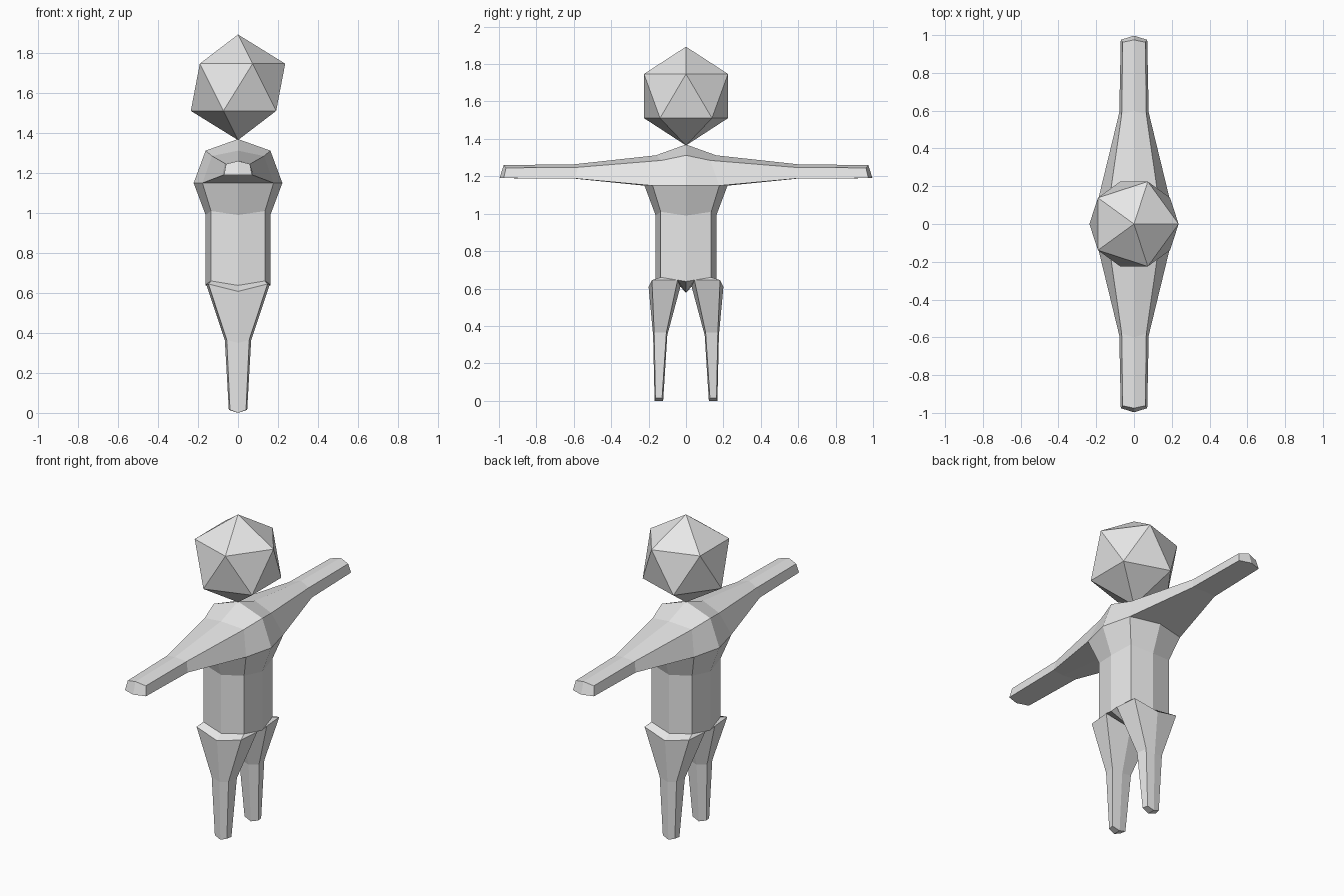
import bpy, bmesh

if "Cube" in bpy.data.objects:
    bpy.data.objects.remove(bpy.data.objects["Cube"])

grey = bpy.data.materials.new("plain grey")
grey.diffuse_color = (0.8, 0.8, 0.8, 1)
grey.use_nodes = True
grey.node_tree.nodes["Principled BSDF"].inputs["Base Color"].default_value = grey.diffuse_color


def finish(name, bm):
    bmesh.ops.recalc_face_normals(bm, faces=bm.faces)
    me = bpy.data.meshes.new(name)
    bm.to_mesh(me)
    bm.free()
    me.materials.append(grey)
    ob = bpy.data.objects.new(name, me)
    bpy.context.collection.objects.link(ob)
    return ob


def loft(bm, rings, skip=lambda row, col: False):
    """Bridge closed rings of equal length with quads."""
    vs = [[bm.verts.new(p) for p in ring] for ring in rings]
    n = len(vs[0])
    for r in range(len(vs) - 1):
        for c in range(n):
            if not skip(r, c):
                d = (c + 1) % n
                bm.faces.new((vs[r][c], vs[r][d], vs[r + 1][d], vs[r + 1][c]))
    return vs


def torso_ring(mid, mid_z, cor, cor_z):
    """Rounded square: side middles and corners, starting at +x, turning to -y."""
    return [(mid, 0, mid_z), (cor, -cor, cor_z), (0, -mid, mid_z), (-cor, -cor, cor_z),
            (-mid, 0, mid_z), (-cor, cor, cor_z), (0, mid, mid_z), (cor, cor, cor_z)]


# Torso, open at the arm sockets and underneath
hip = torso_ring(0.162, 0.638, 0.135, 0.66)
waist = torso_ring(0.162, 0.99, 0.135, 1.01)
chest = torso_ring(0.222, 1.15, 0.178, 1.15)
shoulder = torso_ring(0.162, 1.312, 0.13, 1.285)
bm = bmesh.new()
rows = loft(bm, [hip, waist, chest, shoulder],
            lambda r, c: r == 2 and c in (1, 2, 5, 6))
top = bm.verts.new((0, 0, 1.37))
for i in (0, 2, 4, 6):
    bm.faces.new((top, rows[3][i], rows[3][(i - 1) % 8], rows[3][i - 2]))
finish("torso", bm)


def limb(name, rings):
    """Six-sided limb with a two-quad end, mirrored across y."""
    bm = bmesh.new()
    e = loft(bm, rings)[-1]
    bm.faces.new((e[0], e[1], e[2], e[5]))
    bm.faces.new((e[5], e[2], e[3], e[4]))
    ob = finish(name, bm)
    m = ob.modifiers.new("mirror", 'MIRROR')
    m.use_axis = (False, True, False)
    m.use_mirror_merge = False


def arm_ring(bx, by, bz, mby, tx, ty, tz, mty, mtz):
    return [(bx, -by, bz), (tx, -ty, tz), (0, -mty, mtz),
            (-tx, -ty, tz), (-bx, -by, bz), (0, -mby, bz)]


# Arms
limb("arms", [
    [chest[1], shoulder[1], shoulder[2], shoulder[3], chest[3], chest[2]],
    arm_ring(0.078, 0.59, 1.188, 0.6, 0.065, 0.58, 1.248, 0.6, 1.264),
    arm_ring(0.07, 0.975, 1.19, 0.997, 0.06, 0.962, 1.245, 0.975, 1.26)])


def leg_ring(ix, iy, iz, ox, oy, oz, my, mz, cy, cz):
    return [(ix, -iy, iz), (ox, -oy, oz), (0, -my, mz),
            (-ox, -oy, oz), (-ix, -iy, iz), (0, -cy, cz)]


# Legs, growing from each half of the hip with a small flared collar
limb("legs", [
    hip[0:5] + [(0, 0, 0.577)],
    leg_ring(0.16, 0.045, 0.645, 0.148, 0.182, 0.645, 0.2, 0.608, 0.03, 0.61),
    leg_ring(0.066, 0.105, 0.365, 0.056, 0.17, 0.365, 0.176, 0.35, 0.1, 0.35),
    leg_ring(0.046, 0.128, 0.015, 0.04, 0.163, 0.015, 0.168, 0.0, 0.122, 0.0)])

# Head
bm = bmesh.new()
bmesh.ops.create_icosphere(bm, subdivisions=1, radius=0.264)
finish("head", bm).location = (0, 0, 1.629)
